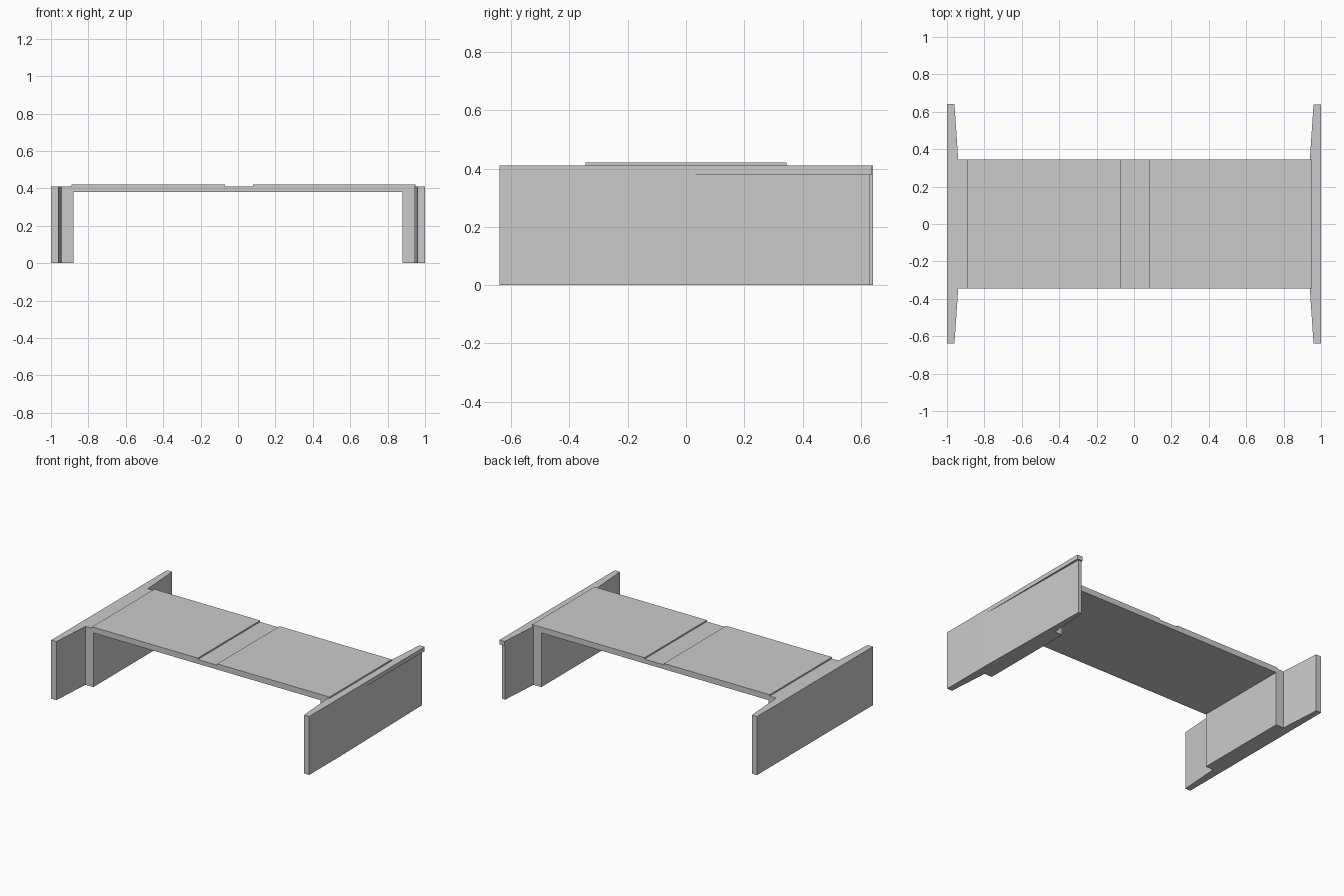
import bpy, bmesh

if "Cube" in bpy.data.objects:
    bpy.data.objects.remove(bpy.data.objects["Cube"])


def prism(name, outline, z0, z1):
    """Extrude a plan outline between two heights."""
    bm = bmesh.new()
    face = bm.faces.new([bm.verts.new((x, y, z0)) for x, y in outline])
    top = bmesh.ops.extrude_face_region(bm, geom=[face])
    for v in top["geom"]:
        if isinstance(v, bmesh.types.BMVert):
            v.co.z = z1
    bmesh.ops.recalc_face_normals(bm, faces=bm.faces)
    mesh = bpy.data.meshes.new(name)
    bm.to_mesh(mesh)
    bm.free()
    ob = bpy.data.objects.new(name, mesh)
    bpy.context.collection.objects.link(ob)
    return ob


def slab(name, x0, x1, z0, z1):
    return prism(name, [(x0, -W), (x1, -W), (x1, W), (x0, W)], z0, z1)


def abutment_plan(side, back, outer):
    """Abutment block with two tapered wing walls; outer = outside edge points."""
    inner = [(0.96, back), (0.94, W), (0.88, W),
             (0.88, -W), (0.94, -W), (0.96, -0.64)]
    return [(side * x, y) for x, y in inner + outer]


W = 0.345  # half width of the deck

# Left abutment with wing walls
prism("left_abutment", abutment_plan(-1, 0.642, [(1, -0.64), (1, 0.642)]), 0, 0.41)

# Right abutment: the wall recedes slightly at the back, under a straight cap
prism("right_abutment", abutment_plan(
    1, 0.63, [(1, -0.64), (1, -0.28), (0.985, 0.63)]), 0, 0.38)
prism("right_abutment_cap", abutment_plan(
    1, 0.638, [(1, -0.64), (1, 0.638)]), 0.38, 0.41)

# Bridge deck and the two raised road slabs
slab("deck", -0.88, 0.88, 0.38, 0.41)
slab("left_road_slab", -0.89, -0.07, 0.41, 0.42)
slab("right_road_slab", 0.08, 0.95, 0.41, 0.42)
